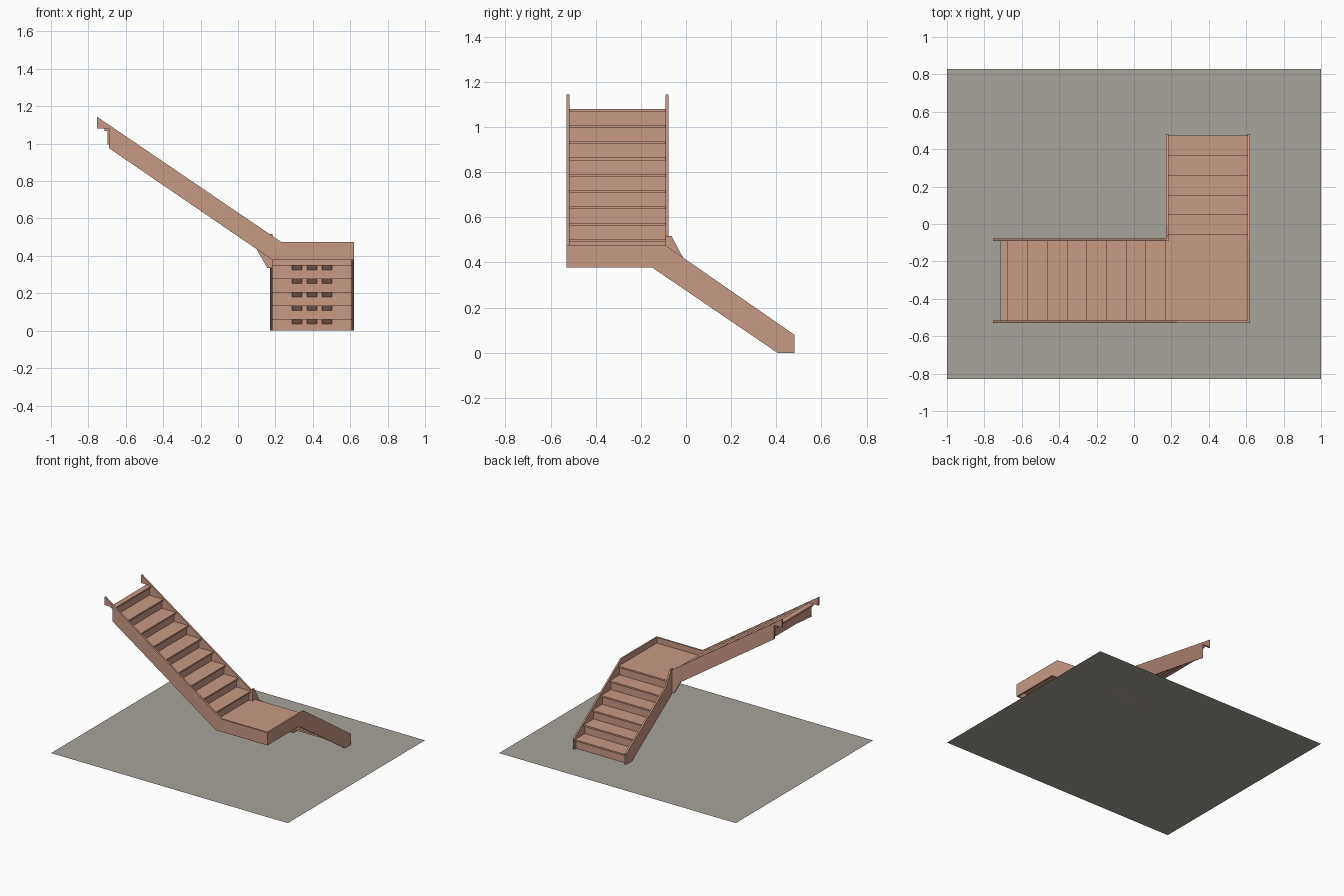
import bpy, bmesh
from mathutils import Vector

if "Cube" in bpy.data.objects:
    bpy.data.objects.remove(bpy.data.objects["Cube"])


def material(name, col):
    m = bpy.data.materials.new(name)
    m.diffuse_color = (*col, 1)
    m.use_nodes = True
    m.node_tree.nodes["Principled BSDF"].inputs["Base Color"].default_value = m.diffuse_color
    return m


WOOD = material("warm wood", (0.58, 0.32, 0.235))
FLOOR = material("grey floor", (0.39, 0.365, 0.325))
RISE, RUN = 0.072, 0.1053
THICK = 0.012          # tread thickness
NOSE, RT = 0.014, 0.01  # nosing overhang, riser thickness


def prism(name, profile, axis, a, b, mat=WOOD):
    """Extrude a 2D profile along x (profile is y,z) or y (profile is x,z)."""
    bm = bmesh.new()
    put = (lambda p, t: (t, p[0], p[1])) if axis == 'x' else (lambda p, t: (p[0], t, p[1]))
    face = bm.faces.new([bm.verts.new(put(p, a)) for p in profile])
    ext = bmesh.ops.extrude_face_region(bm, geom=[face])
    d = Vector((b - a, 0, 0)) if axis == 'x' else Vector((0, b - a, 0))
    bmesh.ops.translate(bm, vec=d, verts=[v for v in ext['geom'] if isinstance(v, bmesh.types.BMVert)])
    bmesh.ops.recalc_face_normals(bm, faces=bm.faces)
    me = bpy.data.meshes.new(name)
    bm.to_mesh(me)
    bm.free()
    me.materials.append(mat)
    ob = bpy.data.objects.new(name, me)
    bpy.context.collection.objects.link(ob)
    return ob


def rect(u0, u1, z0, z1):
    return [(u0, z0), (u1, z0), (u1, z1), (u0, z1)]


def step(label, k, axis, front, a, b, last=False, tread=True):
    """One step climbing toward the negative direction of the profile axis."""
    top = k * RISE
    low = top - THICK
    back = front - (0.041 if last else RUN + NOSE)
    rf = front - NOSE
    if tread:
        prism(f"{label}_tread_{k}", rect(back, front, low, top), axis, a, b)
    bottom = max(0, (k - 1) * RISE - THICK)
    prism(f"{label}_riser_{k}", rect(rf - RT, rf, bottom, low), axis, a, b)
    # triangular glue blocks behind the riser, under the tread
    if tread and not last:
        mid = (a + b) / 2
        tri = [(rf - RT, low), (rf - RT - 0.024, low), (rf - RT, low - 0.024)]
        for i in (-1, 0, 1):
            c = mid + i * 0.08
            prism(f"{label}_glue_block_{k}_{i + 2}", tri, axis, c - 0.026, c + 0.026)


# floor sheet
bpy.ops.mesh.primitive_plane_add(size=1)
floor = bpy.context.object
floor.name = "floor_sheet"
floor.scale = (2, 1.655, 1)
floor.data.materials.append(FLOOR)

# lower flight, climbing toward -y
for k in range(1, 7):
    step("lower", k, 'x', 0.472 - (k - 1) * RUN, 0.18, 0.612, tread=k < 6)

# quarter landing with its nosing toward the lower flight
LZ = 6 * RISE
prism("landing", rect(0.146, 0.612, LZ - THICK, LZ), 'y', -0.52, -0.08)
prism("landing_nosing", rect(0.184, 0.612, LZ - THICK, LZ), 'y', -0.08, -0.055)

# upper flight, climbing toward -x
for k in range(7, 16):
    step("upper", k, 'y', 0.17 - (k - 7) * RUN, -0.52, -0.088, last=k == 15)

# outer stringers, running on around the landing
prism("lower_outer_stringer",
      [(0.48, 0), (0.48, 0.08), (-0.09, 0.475), (-0.53, 0.475), (-0.53, 0.378),
       (-0.15, 0.378), (0.405, 0)], 'x', 0.608, 0.62)
prism("upper_outer_stringer",
      [(-0.755, 1.145), (0.23, 0.475), (0.62, 0.475), (0.62, 0.378), (0.185, 0.378),
       (-0.69, 0.976), (-0.69, 1.082), (-0.755, 1.082)], 'y', -0.53, -0.517)

# inner stringers, meeting at the corner
prism("lower_inner_stringer",
      [(0.48, 0), (0.48, 0.08), (-0.008, 0.412), (-0.065, 0.518), (-0.09, 0.518),
       (-0.09, 0.337), (0.405, 0)], 'x', 0.171, 0.184)
prism("upper_inner_stringer",
      [(-0.755, 1.145), (0.178, 0.508), (0.178, 0.335), (0.157, 0.335), (0.1, 0.436),
       (-0.69, 0.976), (-0.69, 1.082), (-0.755, 1.082)], 'y', -0.09, -0.077)
